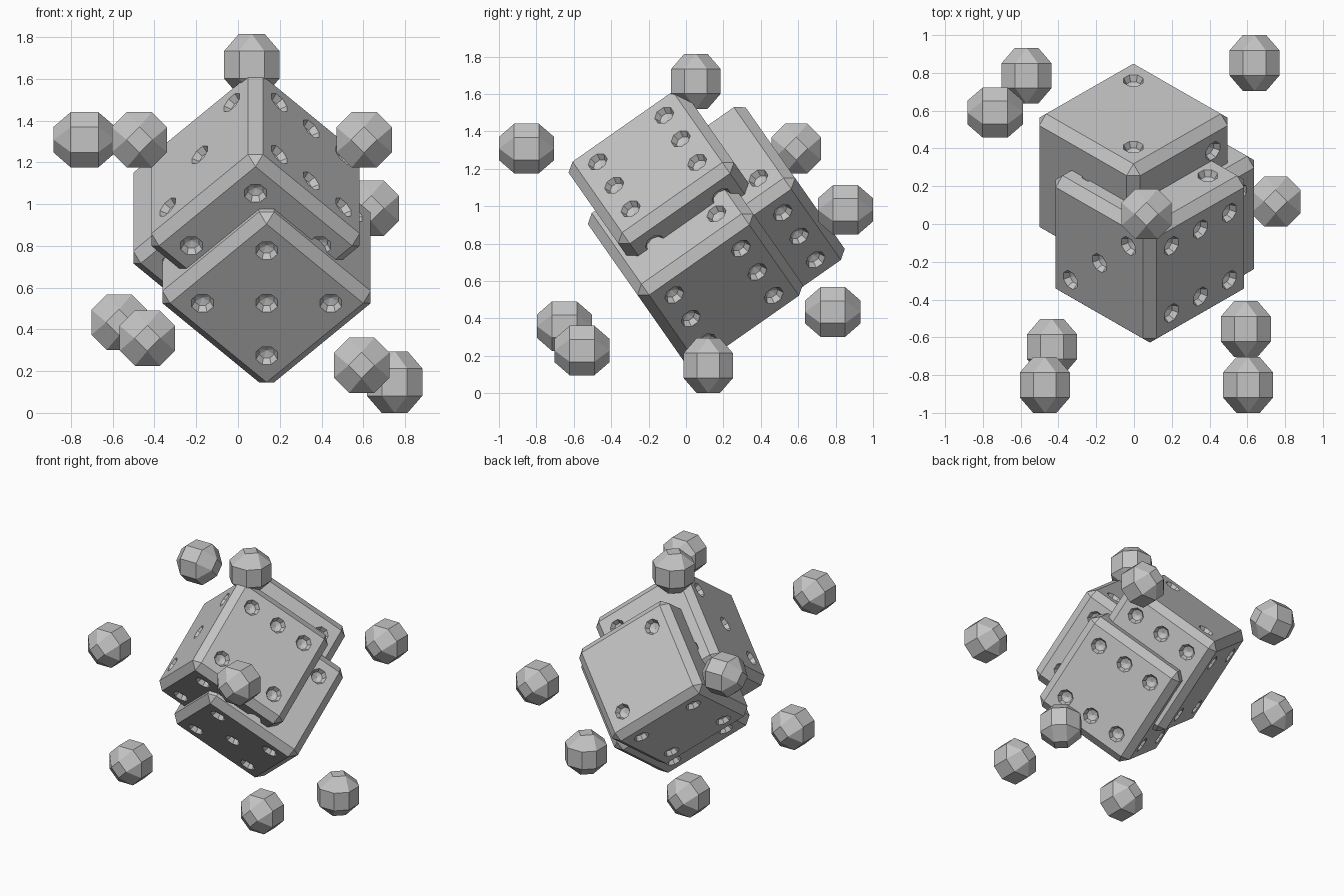
import bpy, bmesh, math
from mathutils import Matrix, Vector

if "Cube" in bpy.data.objects:
    bpy.data.objects.remove(bpy.data.objects["Cube"])

grey = bpy.data.materials.new("plain grey")
grey.diffuse_color = (0.55, 0.55, 0.55, 1)
grey.use_nodes = True
grey.node_tree.nodes["Principled BSDF"].inputs["Base Color"].default_value = grey.diffuse_color


def make(name, bm):
    bmesh.ops.recalc_face_normals(bm, faces=bm.faces)
    me = bpy.data.meshes.new(name)
    bm.to_mesh(me)
    bm.free()
    me.materials.append(grey)
    ob = bpy.data.objects.new(name, me)
    bpy.context.collection.objects.link(ob)
    return ob


def hull(bm):
    bmesh.ops.convex_hull(bm, input=bm.verts)
    bmesh.ops.dissolve_limit(bm, angle_limit=0.01, verts=bm.verts, edges=bm.edges)


# Die dimensions: half size, half of the flat face, pip spacing
A, C, P = 0.378, 0.327, 0.217
CORNERS = [(-1, -1), (-1, 1), (1, -1), (1, 1)]
PIPS = {
    1: [(0, 0)],
    2: [(-1, 1), (1, -1)],
    3: [(-1, -1), (0, 0), (1, 1)],
    4: CORNERS,
    5: CORNERS + [(0, 0)],
    6: CORNERS + [(-1, 0), (1, 0)],
}
# axis, sign, number of pips; the six runs along z
FACES = [(0, 1, 3), (0, -1, 4), (1, 1, 6), (1, -1, 1), (2, 1, 2), (2, -1, 5)]


def die(name, centre, ax, ay, az):
    # chamfered cube
    bm = bmesh.new()
    for k in range(3):
        for s in (-A, A):
            for p, q in CORNERS:
                v = [p * C, q * C]
                v.insert(k, s)
                bm.verts.new(v)
    hull(bm)
    ob = make(name, bm)
    # low-poly pip cutters
    bm = bmesh.new()
    for k, sign, n in FACES:
        normal = Vector([sign if i == k else 0 for i in range(3)])
        rot = normal.to_track_quat('Z', 'Y').to_matrix().to_4x4()
        for p, q in PIPS[n]:
            if k == 1:
                p, q = q, p
            v = [p * P, q * P]
            v.insert(k, sign * A)
            m = Matrix.Translation(v) @ rot @ Matrix.Rotation(math.pi / 8, 4, 'Z')
            bmesh.ops.create_uvsphere(bm, u_segments=8, v_segments=4, radius=0.056,
                                      matrix=m @ Matrix.Diagonal((1, 1, 0.85, 1)))
    cutter = make("pip_cutter", bm)
    cutter.hide_render = True
    mod = ob.modifiers.new("pips", 'BOOLEAN')
    mod.operation = 'DIFFERENCE'
    mod.solver = 'EXACT'
    mod.object = cutter
    bpy.context.view_layer.objects.active = ob
    bpy.ops.object.modifier_apply(modifier=mod.name)
    bpy.data.objects.remove(cutter)
    m = Matrix((ax, ay, az)).transposed().to_4x4()
    ob.matrix_world = Matrix.Translation(centre) @ m


# Shared tilt of the dice: long axis rises 35 degrees to the back, rolled 45 degrees
t = math.radians(35)
x = Vector((1, 0, 0))
n = Vector((0, math.sin(t), -math.cos(t)))
up_right = (x - n).normalized()
low_right = (x + n).normalized()
back = Vector((0, math.cos(t), math.sin(t)))
die("die_lower", (0.137, 0.05, 0.742), up_right, low_right, back)
die("die_upper", (0.084, -0.053, 1.017), -low_right, up_right, back)
die("die_back", (-0.003, 0.274, 0.933), up_right, low_right, back)

# Faceted balls, each with its long axis along x, y or z
BALLS = [
    (-0.735, 0.59, 1.308, 'X'), (-0.472, -0.8525, 1.308, 'Y'), (0.604, -0.8525, 1.308, 'Y'),
    (0.638, 0.8525, 0.98, 'Y'), (-0.569, 0.785, 0.434, 'Y'), (-0.434, -0.65, 0.358, 'Y'),
    (0.592, -0.556, 0.228, 'Y'), (0.75, 0.119, 0.1475, 'Z'), (0.066, 0.053, 1.667, 'Z'),
]
TURN = {'X': Matrix.Rotation(math.pi / 2, 4, 'Y'),
        'Y': Matrix.Rotation(math.pi / 2, 4, 'X'), 'Z': Matrix.Identity(4)}
H, W, S, R, D = 0.1475, 0.1325, 0.06, 0.066, 0.062
for i, (bx, by, bz, axis) in enumerate(BALLS):
    bm = bmesh.new()
    for sz in (-1, 1):
        for p, q in CORNERS:
            bm.verts.new((p * S, q * W, sz * R))
            bm.verts.new((p * W, q * S, sz * R))
        for p, q in ((1, 0), (-1, 0), (0, 1), (0, -1)):
            bm.verts.new((p * D, q * D, sz * H))
    hull(bm)
    ob = make("ball_%d" % (i + 1), bm)
    ob.matrix_world = Matrix.Translation((bx, by, bz)) @ TURN[axis]
